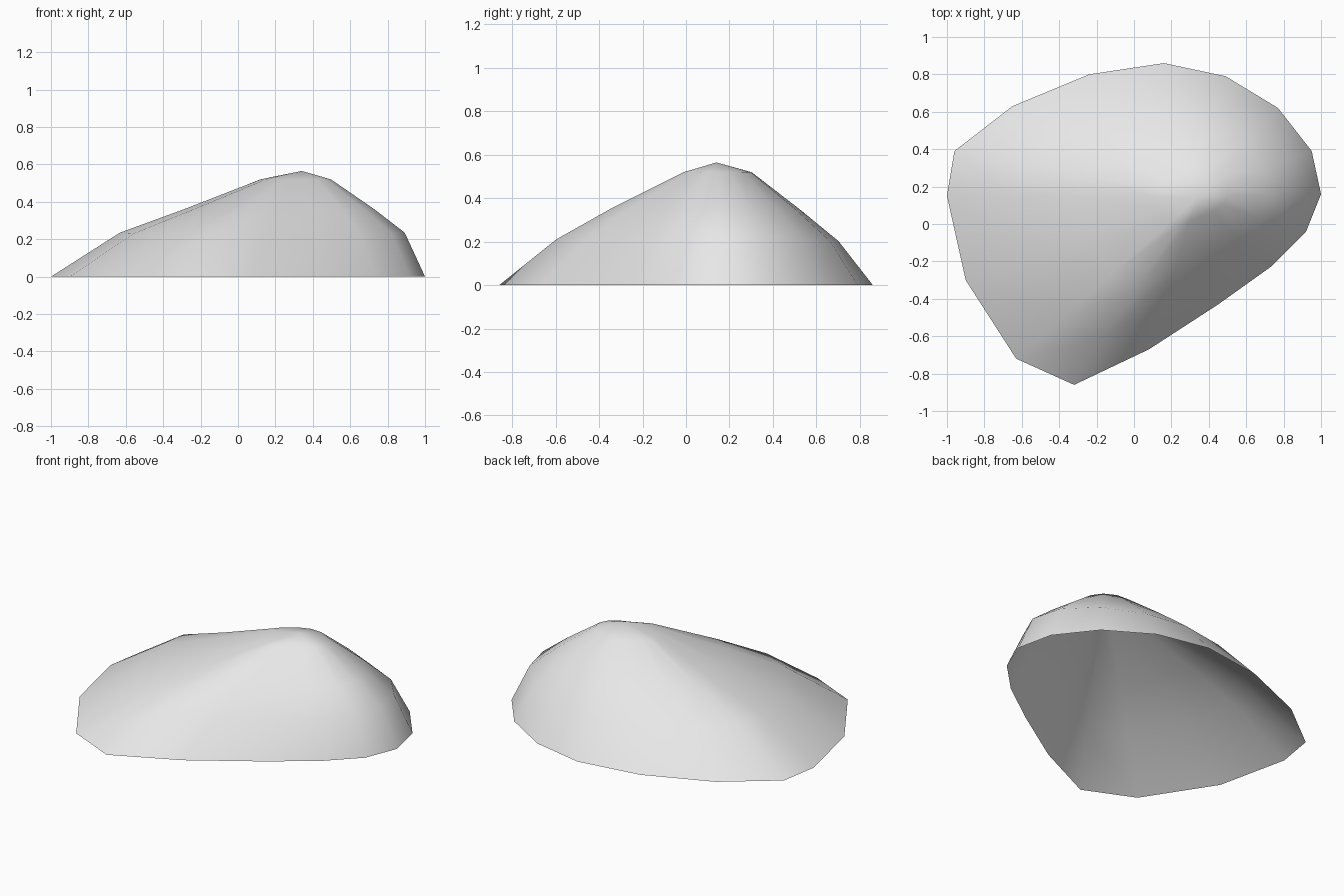
import bpy
import bmesh
from math import atan2, cos, sin
from mathutils import Vector

cube = bpy.data.objects.get("Cube")
if cube:
    bpy.data.objects.remove(cube, do_unlink=True)

# Footprint of the mound, counter-clockwise, and its off-centre peak
FOOTPRINT = [
    (1.0, 0.16), (0.95, 0.39), (0.77, 0.62), (0.49, 0.79),
    (0.16, 0.86), (-0.24, 0.8), (-0.65, 0.63), (-0.96, 0.39),
    (-1.0, 0.15), (-0.9, -0.3), (-0.63, -0.72), (-0.32, -0.86),
    (0.08, -0.67), (0.45, -0.43), (0.73, -0.23), (0.92, -0.04),
]
PEAK = Vector((0.34, 0.14, 0.565))

# Rings: mean reach from the peak, extra reach to +x, extra to +y,
# height, extra height along the x ridge
RINGS = [
    (1.0, 0, 0, 0, 0),
    (0.78, 0.055, 0.015, 0.2, 0.035),
    (0.53, 0.06, 0.015, 0.35, 0.01),
    (0.2, 0.037, 0.035, 0.52, 0),
]


def make_ring(bm, reach, lean_x, lean_y, height, ridge):
    """Shrink the footprint towards the peak and lift it."""
    ring = []
    for x, y in FOOTPRINT:
        dx, dy = x - PEAK.x, y - PEAK.y
        a = atan2(dy, dx)
        f = reach + lean_x * cos(a) + lean_y * sin(a)
        z = height + ridge * cos(a) ** 2
        ring.append(bm.verts.new((PEAK.x + dx * f, PEAK.y + dy * f, z)))
    return ring


# Mound shell, open underneath
bm = bmesh.new()
rings = [make_ring(bm, *r) for r in RINGS]
top = bm.verts.new(PEAK)
count = len(FOOTPRINT)
for i in range(count):
    j = (i + 1) % count
    for low, high in zip(rings, rings[1:]):
        bm.faces.new((low[i], low[j], high[j], high[i]))
    bm.faces.new((rings[-1][i], rings[-1][j], top))
for face in bm.faces:
    face.smooth = True
mesh = bpy.data.meshes.new("mound")
bm.to_mesh(mesh)
bm.free()
mound = bpy.data.objects.new("mound", mesh)
bpy.context.collection.objects.link(mound)

# Plain grey surface
grey = bpy.data.materials.new("light_grey")
grey.use_nodes = True
color = (0.8, 0.8, 0.8, 1)
grey.diffuse_color = color
grey.node_tree.nodes["Principled BSDF"].inputs["Base Color"].default_value = color
mesh.materials.append(grey)
